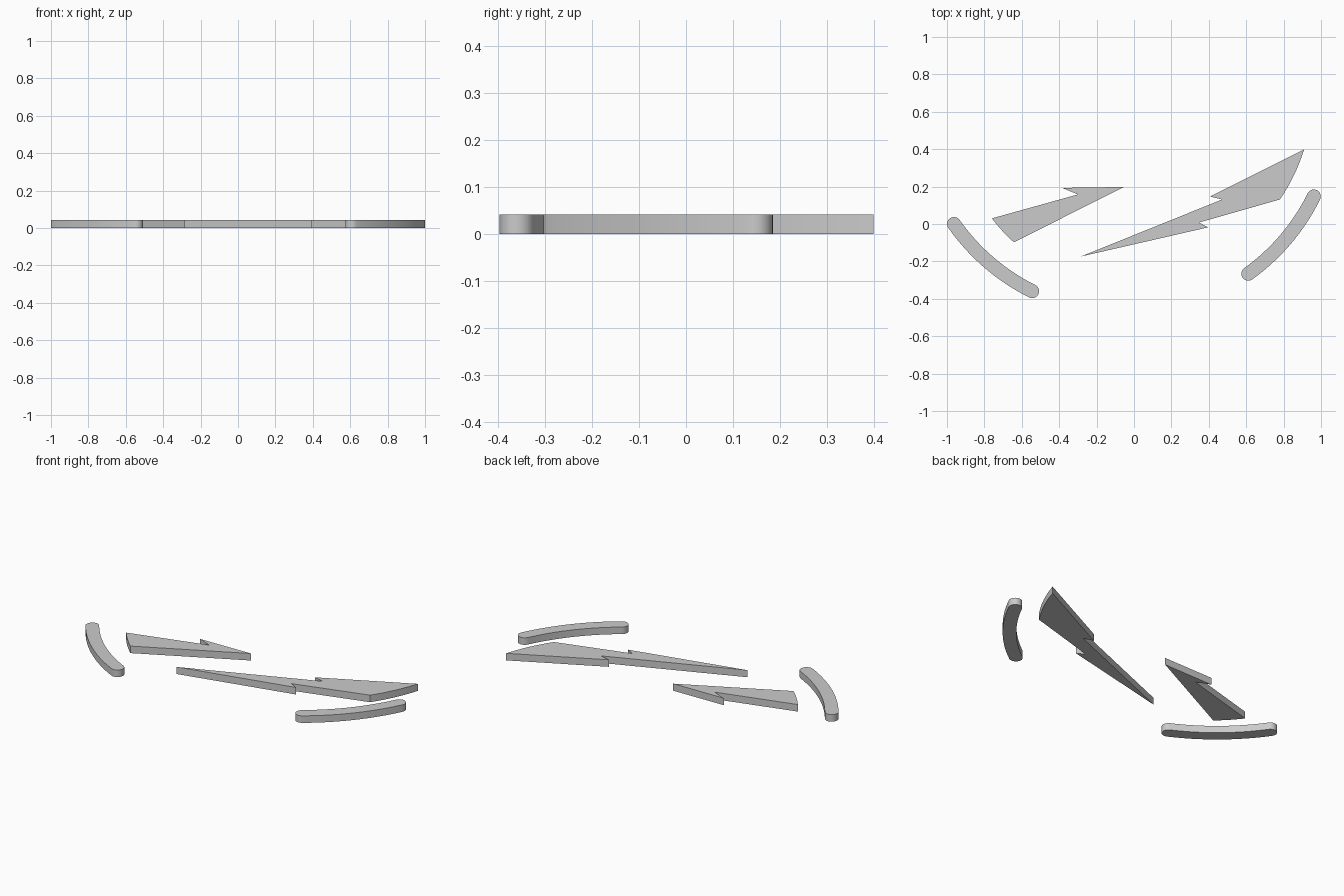
import bpy, bmesh
from math import atan2, cos, sin, pi, hypot, radians

if "Cube" in bpy.data.objects:
    bpy.data.objects.remove(bpy.data.objects["Cube"], do_unlink=True)

HEIGHT = 0.042
CENTRE = (-0.044, 0.645)   # shared centre of every curved edge
BAR_RADIUS = 1.122
HALF_WIDTH = 0.037

grey = bpy.data.materials.new("plain grey")
grey.use_nodes = True
colour = (0.6, 0.6, 0.6, 1)
grey.diffuse_color = colour
grey.node_tree.nodes["Principled BSDF"].inputs["Base Color"].default_value = colour


def polar(point):
    dx, dy = point[0] - CENTRE[0], point[1] - CENTRE[1]
    return hypot(dx, dy), atan2(dy, dx)


def on_circle(centre, radius, angle):
    return centre[0] + radius * cos(angle), centre[1] + radius * sin(angle)


def arc(start, end, steps):
    """Points from start to end, curving around the shared centre."""
    (r0, a0), (r1, a1) = polar(start), polar(end)
    return [on_circle(CENTRE, r0 + (r1 - r0) * i / steps, a0 + (a1 - a0) * i / steps)
            for i in range(steps + 1)]


def plate(name, outline):
    """Extrude a flat outline to the common thickness."""
    bm = bmesh.new()
    base = bm.faces.new([bm.verts.new((x, y, 0)) for x, y in outline])
    top = bmesh.ops.extrude_face_region(bm, geom=[base], use_keep_orig=True)["geom"]
    bmesh.ops.translate(bm, vec=(0, 0, HEIGHT),
                        verts=[g for g in top if isinstance(g, bmesh.types.BMVert)])
    bmesh.ops.recalc_face_normals(bm, faces=bm.faces)
    mesh = bpy.data.meshes.new(name)
    bm.to_mesh(mesh)
    bm.free()
    mesh.materials.append(grey)
    obj = bpy.data.objects.new(name, mesh)
    bpy.context.collection.objects.link(obj)
    bpy.ops.object.select_all(action='DESELECT')
    obj.select_set(True)
    bpy.context.view_layer.objects.active = obj
    bpy.ops.object.shade_smooth_by_angle(angle=radians(30))


def curved_bar(name, start, end, steps=20, cap_steps=12):
    """Arc-shaped bar with round ends, running counter-clockwise."""
    a0, a1 = polar(start)[1], polar(end)[1]
    outline = []
    for radius, first, last in ((BAR_RADIUS + HALF_WIDTH, a0, a1),
                                (BAR_RADIUS - HALF_WIDTH, a1, a0)):
        outline += [on_circle(CENTRE, radius, first + (last - first) * i / steps)
                    for i in range(steps + 1)]
        # Round cap at the end of this side
        tip = on_circle(CENTRE, BAR_RADIUS, last)
        turn = last if last == a1 else last + pi
        outline += [on_circle(tip, HALF_WIDTH, turn + pi * i / cap_steps)
                    for i in range(1, cap_steps)]
    plate(name, outline)


# Curved bars below the bolts
curved_bar("right_curved_bar", (-0.963, 0.0), (-0.545, -0.36))
curved_bar("left_curved_bar", (0.61, -0.265), (0.963, 0.147))

# Short bolt with one notch
plate("right_short_bolt",
      arc((-0.76, 0.03), (-0.642, -0.098), 6)
      + [(-0.054, 0.198), (-0.385, 0.193), (-0.3, 0.158)])

# Long bolt with a notch on each side
plate("left_long_bolt",
      arc((0.78, 0.131), (0.909, 0.398), 10)
      + [(0.406, 0.147), (0.471, 0.131), (-0.285, -0.174),
         (0.396, -0.018), (0.348, 0.008)])
